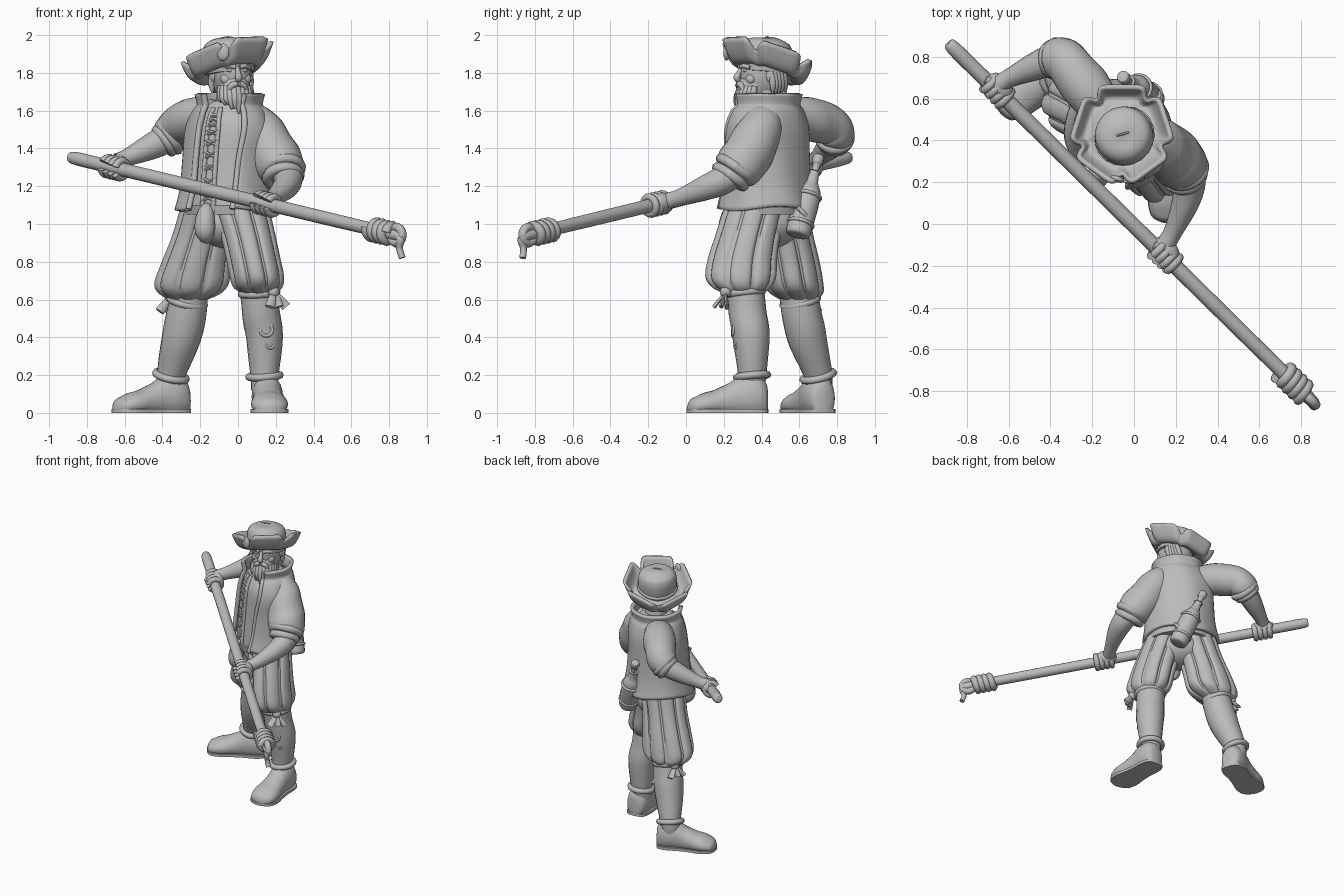
import bpy
import bmesh
from math import sin, cos, pi, radians, exp
from mathutils import Vector, Matrix

if "Cube" in bpy.data.objects:
    bpy.data.objects.remove(bpy.data.objects["Cube"])

clay = bpy.data.materials.new("plain_grey")
clay.use_nodes = True
clay.diffuse_color = (0.5, 0.5, 0.5, 1)
clay.node_tree.nodes["Principled BSDF"].inputs["Base Color"].default_value = clay.diffuse_color


def spline(rows, t):
    """Smooth interpolation through rows of equal-length tuples."""
    last = len(rows) - 1
    s = min(max(t, 0) * last, last - 1e-6)
    i = int(s)
    f = s - i
    a, b, c, d = (rows[min(max(i + k, 0), last)] for k in (-1, 0, 1, 2))
    return [q + f * ((r - p) / 2 + f * (p - 2.5 * q + 2 * r - e / 2 + f * (1.5 * (q - r) + (e - p) / 2)))
            for p, q, r, e in zip(a, b, c, d)]


def surface(name, shape, nu, nv, wrap=True, thick=0):
    """Skin a grid of points shape(u, v); wrapped grids get end caps."""
    bm = bmesh.new()
    count = nu if wrap else nu + 1
    rows = [[bm.verts.new(shape(i / nu, j / nv)) for i in range(count)] for j in range(nv + 1)]
    for low, high in zip(rows, rows[1:]):
        for i in range(nu):
            k = (i + 1) % count
            bm.faces.new((low[i], low[k], high[k], high[i]))
    if wrap and not thick:
        bm.faces.new(rows[0])
        bm.faces.new(rows[-1])
    bmesh.ops.recalc_face_normals(bm, faces=bm.faces)
    mesh = bpy.data.meshes.new(name)
    bm.to_mesh(mesh)
    bm.free()
    mesh.shade_smooth()
    mesh.set_sharp_from_angle(angle=radians(50))
    mesh.materials.append(clay)
    obj = bpy.data.objects.new(name, mesh)
    bpy.context.collection.objects.link(obj)
    if thick:
        mod = obj.modifiers.new("thickness", 'SOLIDIFY')
        mod.thickness, mod.offset = thick, 0
    return obj


def tube(name, rows, sides=14, flat=1, folds=0, steps=5):
    """Tapered round limb through (x, y, z, radius) rows."""
    span = Vector(rows[-1][:3]) - Vector(rows[0][:3])
    ref = Vector((0, 1, 0)) if abs(span.z) > span.length * 0.7 else Vector((0, 0, 1))

    def shape(u, v):
        x, y, z, r = spline(rows, v)
        way = (Vector(spline(rows, v + 0.01)[:3]) - Vector(spline(rows, v - 0.01)[:3])).normalized()
        side = way.cross(ref).normalized()
        up = side.cross(way)
        a = 2 * pi * u
        r = max(r, 0.002) * (1 + folds * sin(22 * v + 2 * sin(a)) * (0.6 + 0.4 * cos(a)))
        return Vector((x, y, z)) + side * r * cos(a) + up * r * flat * sin(a)
    return surface(name, shape, sides, steps * (len(rows) - 1))


def ball(name, centre, size, yaw=0):
    turn = Matrix.Rotation(yaw, 3, 'Z')

    def shape(u, v):
        a, b = 2 * pi * u, pi * (0.01 + 0.98 * v)
        p = Vector((sin(b) * cos(a) * size[0], sin(b) * sin(a) * size[1], cos(b) * size[2]))
        return Vector(centre) + turn @ p
    return surface(name, shape, 20, 14)


def ring(name, centre, axis, radius, thick, turns=1, rise=0, start=0):
    """Rope ring, open arc or helix about an axis."""
    axis = Vector(axis).normalized()
    side = axis.cross(Vector((0.1, 0.2, 1) if abs(axis.z) < 0.8 else (0, 1, 0))).normalized()
    up = axis.cross(side)

    def shape(u, v):
        a = start + 2 * pi * turns * v
        out = side * cos(a) + up * sin(a)
        p = Vector(centre) + axis * rise * (v - 0.5) + out * radius
        return p + (out * cos(2 * pi * u) + axis * sin(2 * pi * u)) * thick
    return surface(name, shape, 8, int(20 * turns))


CHEST = radians(-42)


def stack_point(rows, a, v, scale=1, yaw=CHEST):
    """Point on stacked ellipses (z, x, y, half width, half depth); a=0 is forward."""
    z, x, y, w, d = spline(rows, v)
    p = Matrix.Rotation(yaw, 3, 'Z') @ Vector((sin(a) * w * scale, -cos(a) * d * scale, 0))
    return Vector((x, y, z)) + p


# torso: shirt, open vest with flared collar, belt
shirt = [(1.06, -.06, .43, .23, .205), (1.3, -.06, .43, .22, .185), (1.5, -.05, .43, .22, .175),
         (1.59, -.045, .43, .17, .15), (1.65, -.04, .42, .09, .1)]
surface("shirt", lambda u, v: stack_point(shirt, 2 * pi * u, v), 40, 20)
vest = [(1.08, -.07, .43, .262, .24), (1.2, -.065, .43, .24, .213), (1.36, -.06, .43, .233, .2),
        (1.5, -.05, .43, .235, .192), (1.59, -.045, .43, .2, .175), (1.63, -.045, .43, .165, .16),
        (1.69, -.045, .43, .176, .173)]


def opening(v):
    return -0.16, 0.85 + 0.35 * v


def vest_shape(u, v):
    right, left = opening(v)
    a = left + u * (2 * pi + right - left)
    p = stack_point(vest, a, v, 1 + 0.012 * sin(7 * a + 5 * v))
    return p + Vector((0, 0, 0.012 * sin(3 * a) * (1 - v)))


surface("vest", vest_shape, 48, 24, wrap=False, thick=0.025)
for side in (0, 1):
    tube("vest_edge", [(*stack_point(vest, opening(k / 6)[side], k / 6, 1.01), .016) for k in range(7)], sides=8)
surface("belt", lambda u, v: stack_point([(1.05, -.06, .43, .235, .21), (1.1, -.06, .43, .245, .22)],
                                         2 * pi * u, v), 40, 2)

# crossed laces down the chest
LACE = 0.2
for k in range(9):
    v = 0.1 + 0.075 * k
    for side in (-1, 1):
        tube("chest_lace", [(*stack_point(shirt, LACE + side * s * 0.17, v + 0.02 * s, 1.03), .009)
                            for s in (-1, 0, 1)], sides=6)
for side in (-1, 1):
    tube("lace_edge", [(*stack_point(shirt, LACE + side * 0.15, k / 6, 1.01), .013) for k in range(6)], sides=8)

# paned breeches
breeches = {
    "left": [(1.13, 0, .38, .15, .16), (.95, .05, .33, .142, .167), (.82, .08, .3, .14, .178),
             (.72, .1, .29, .14, .182), (.665, .105, .295, .126, .152), (.63, .11, .305, .085, .095)],
    "right": [(1.13, -.13, .48, .16, .16), (.95, -.18, .52, .16, .148), (.8, -.22, .55, .178, .153),
              (.69, -.245, .57, .192, .152), (.635, -.255, .585, .163, .138), (.595, -.265, .6, .09, .09)]}
for name, rows in breeches.items():
    def shape(u, v):
        groove = exp(-(((u * 8) % 1 - 0.5) / 0.11) ** 2)
        lining = exp(-(((u * 8) % 1 - 0.5) / 0.05) ** 2)
        swell = 0.02 * cos(2 * pi * u * 8 + pi)
        return stack_point(rows, 2 * pi * u, v, 1.01 - swell - 0.13 * groove + 0.06 * lining, 0)
    surface(name + "_breeches", shape, 128, 24)
tube("codpiece", [(-.16, .27, 1.1, .02), (-.17, .24, 1.06, .045), (-.175, .225, .98, .055),
                  (-.17, .235, .93, .042), (-.165, .25, .9, .01)])
ball("seat", (-.06, .44, 1.0), (.18, .165, .13), CHEST)

# lower legs with garters and ankle cuffs
tube("left_stocking", [(.14, .345, .12, .07), (.14, .35, .2, .075), (.14, .345, .4, .098),
                       (.12, .325, .54, .1), (.11, .31, .68, .1)], sides=20, folds=.012)
tube("right_stocking", [(-.36, .7, .12, .07), (-.355, .7, .2, .075), (-.3, .64, .4, .104),
                        (-.27, .61, .54, .105), (-.26, .59, .66, .1)], sides=20, folds=.012)
for name, ankle, knee, knot in (("left", (.14, .35, .195), (.112, .31, .635), (.19, .21, .64)),
                                ("right", (-.355, .7, .195), (-.27, .605, .59), (-.36, .65, .61))):
    lean = Vector(knee) - Vector(ankle)
    ring(name + "_ankle_cuff", ankle, lean, .082, .02)
    ring(name + "_garter", knee, lean, .094, .02)
    ball(name + "_garter_knot", knot, (.03, .03, .03))
    k = Vector(knot)
    out = (k - Vector(knee)).normalized()
    across = Vector((-out.y, out.x, 0))
    for s in (-1, 0.1, 1):
        tip = k + out * 0.035 + across * s * 0.055 - Vector((0, 0, 0.08))
        tube(name + "_ribbon", [(*k, .012), (*k.lerp(tip, 0.5), .022), (*tip, .026)], sides=8, flat=.45)
ring("torn_patch", (.15, .25, .44), (.05, -1, .1), .032, .009)
ring("torn_patch", (.17, .262, .36), (.3, -1, .1), .018, .007)

# shoes with flat soles
upper = [(-.1, .01, .1), (-.085, .062, .17), (-.02, .082, .21), (.06, .08, .19), (.14, .086, .14),
         (.22, .098, .112), (.29, .085, .085), (.32, .045, .06), (.33, .005, .03)]
for name, heel, yaw in (("left", (.155, .335, 0), radians(3)), ("right", (-.355, .695, 0), radians(-66))):
    turn = Matrix.Rotation(yaw, 3, 'Z')

    def shoe(u, v):
        s, w, h = spline(upper, v)
        a = 2 * pi * u
        crease = 1 + 0.02 * sin(40 * v)
        return Vector(heel) + turn @ Vector((w * cos(a), -s, max(0.008, h * (0.42 + 0.58 * sin(a)) * crease)))

    def sole(u, v):
        s, w, h = spline(upper, v)
        a = 2 * pi * u + pi / 4
        box = lambda q: max(-1, min(1, q * 1.42))
        return Vector(heel) + turn @ Vector((w * 1.03 * box(cos(a)), -s * 1.01, 0.01 + 0.01 * box(sin(a))))
    surface(name + "_shoe", shoe, 24, 32)
    surface(name + "_sole", sole, 4, 32)

# arms: puffed sleeves, rolled cuffs, bare forearms
tube("left_sleeve", [(.03, .43, 1.55, .08), (.09, .41, 1.535, .105), (.135, .38, 1.47, .122),
                     (.19, .325, 1.365, .132), (.235, .27, 1.29, .125), (.25, .24, 1.25, .08)], 24, folds=.025)
tube("right_sleeve", [(-.1, .5, 1.55, .09), (-.17, .58, 1.56, .108), (-.25, .68, 1.55, .116),
                      (-.32, .77, 1.515, .105), (-.36, .795, 1.465, .1), (-.39, .78, 1.42, .07)], 24, folds=.025)
tube("left_forearm", [(.25, .27, 1.3, .08), (.265, .2, 1.235, .078), (.245, .1, 1.19, .066),
                      (.19, -.03, 1.14, .046), (.15, -.1, 1.12, .045)])
tube("right_forearm", [(-.33, .79, 1.48, .08), (-.4, .78, 1.44, .076), (-.48, .75, 1.4, .066),
                       (-.59, .7, 1.35, .046), (-.64, .67, 1.33, .045)])
for k in range(2):
    ring("left_rolled_cuff", (.235 + .005 * k, .265 - .03 * k, 1.29 - .04 * k), (.1, -.5, -.7), .098 - .012 * k, .028)
    ring("right_rolled_cuff", (-.365 - .025 * k, .785, 1.46 - .02 * k), (-.7, -.1, -.5), .082 - .012 * k, .027)

# staff with rope-wrapped head
butt, head = Vector((-.872, .85, 1.35)), Vector((.865, -.86, .935))
axis = (head - butt).normalized()
staff = lambda t: butt.lerp(head, t)
tube("staff", [(*staff(t), r) for t, r in ((-.006, .005), (0, .033), (.1, .036), (.35, .036), (.6, .036),
                                           (.85, .035), (.99, .03), (1, .01))], sides=16)
ring("rope_coil", staff(.94), axis, .044, .025, turns=4, rise=.15)
ring("rope_end_loop", staff(.985), (1, 1, 0), .042, .024)
tube("rope_tail", [(*staff(.985), .02), (.86, -.87, .92, .022), (.855, -.86, .87, .018),
                   (.87, -.865, .82, .018)], sides=8)

# gripping hands
for name, t, wrist, start in (("left", .588, (.16, -.09, 1.125), 0.3), ("right", .125, (-.63, .68, 1.335), 0.6)):
    mid = staff(t)
    palm = mid.lerp(Vector(wrist), 0.5)
    ball(name + "_palm", palm, (.075, .05, .05), radians(-45))
    for k in range(4):
        ring(name + "_finger", mid + axis * (k - 1.5) * 0.034, axis, .046, .02, turns=.85, start=start + .1 * k)
    thumb = mid - axis * 0.08 + Vector((0, 0, .035))
    tube(name + "_thumb", [(*palm, .02), (*palm.lerp(thumb, .6), .024), (*thumb, .016)], sides=8)

# head, turned from the chest
FACE = radians(14)
centre = Vector((-.03, .405, 1.795))
at = lambda x, y, z: centre + Matrix.Rotation(FACE, 3, 'Z') @ Vector((x, y, z))
tube("neck", [(-.04, .43, 1.58, .09), (-.035, .42, 1.66, .08), (-.03, .41, 1.75, .08)])
ball("skull", centre, (.1, .122, .14), FACE)
ball("jaw", at(0, -.05, -.07), (.082, .082, .085), FACE)
ball("beard", at(0, -.075, -.105), (.075, .058, .075), FACE)
ball("hair", at(0, .045, -.02), (.107, .09, .11), FACE)
tube("nose", [(*at(0, -.112, .035), .01), (*at(0, -.128, .005), .014), (*at(0, -.14, -.022), .019),
              (*at(0, -.12, -.04), .01)], sides=10)
for s in (-1, 1):
    ball("eye", at(s * .038, -.106, .018), (.018, .01, .009), FACE)
    tube("eyebrow", [(*at(s * x, y, z), .012) for x, y, z in ((.012, -.12, .035), (.04, -.114, .042),
                                                             (.075, -.086, .033))], sides=8)
    ball("cheek", at(s * .048, -.076, -.028), (.036, .028, .032), FACE)
    ball("ear", at(s * .102, .02, -.01), (.014, .026, .036), FACE)
    tube("moustache", [(*at(s * x, y, z), r) for x, y, z, r in (
        (.004, -.13, -.052, .015), (.035, -.122, -.064, .017), (.055, -.11, -.105, .008))], sides=8)
    for k in range(5):
        tube("hair_lock", [(*at(s * .1, .02 + .018 * k, .02), .016), (*at(s * (.106 - .007 * k), .03 + .018 * k, -.05), .018),
                           (*at(s * (.1 - .01 * k), .03 + .02 * k, -.1), .006)], sides=8)
for k in range(11):
    a = (k - 5) * 0.25
    drop = 0.195 - 0.011 * abs(k - 5) + 0.014 * (k % 2)
    tube("beard_lock", [(*at(.085 * sin(a), -.04 - .075 * cos(a), -.065), .016),
                        (*at(.085 * sin(a), -.05 - .085 * cos(a), -.13), .021),
                        (*at(.07 * sin(a), -.06 - .08 * cos(a), -drop), .006)], sides=8)

# hat: low dome crown and five upturned brim flaps, tipped back and to the right
tube("hat_crown", [(-.04, .415, 1.8, .128), (-.045, .42, 1.86, .138), (-.05, .425, 1.92, .137),
                   (-.052, .428, 1.96, .118), (-.053, .43, 1.982, .07), (-.053, .43, 1.988, .005)], 32)


def brim(u, v):
    a = 2 * pi * u
    part = (u - 0.25) * 5 % 1
    notch = exp(-((part - 0.5) / 0.1) ** 2)
    swing = (part if part < 0.5 else part - 1) * 2 * pi / 5
    rim = 0.222 / cos(swing) - 0.075 * notch
    r = 0.11 + (rim - 0.11) * v ** 0.8
    x, y = r * cos(a), r * sin(a)
    lift = 0.085 * v ** 2.5 * (1 - 0.6 * notch) - 0.03 * sin(pi * v)
    return Vector((x - .058, y + .435, 1.825 + lift + 0.23 * x - 0.27 * y))


surface("hat_brim", brim, 120, 12, thick=0.02)
ring("hat_band", (-.045, .42, 1.85), (-.23, .27, 1), .133, .014)
ball("hat_ornament", (-.08, .215, 1.91), (.035, .016, .045), radians(-15))
tube("crown_crease", [(-.09, .42, 1.984, .004), (-.055, .43, 1.989, .006), (-.02, .44, 1.984, .004)], 6)

# flask slung at the back of the hip
low, high = Vector((.09, .59, .94)), Vector((-.055, .705, 1.36))
tube("flask", [(*low.lerp(high, t), r) for t, r in ((0, .01), (.01, .06), (.15, .067), (.4, .068), (.56, .06),
                                                    (.66, .036), (.78, .025), (.8, .032))], sides=18)
tube("flask_stopper", [(*low.lerp(high, t), r) for t, r in ((.78, .02), (.88, .02), (.92, .03), (1, .028),
                                                            (1.01, .005))], sides=10)
for t in (.15, .5):
    ring("flask_strap", low.lerp(high, t), high - low, .066, .01)
tube("flask_cord", [(.1, .56, 1.12, .012), (.12, .62, 1.06, .012), (.09, .65, 1.02, .012)], sides=8)
